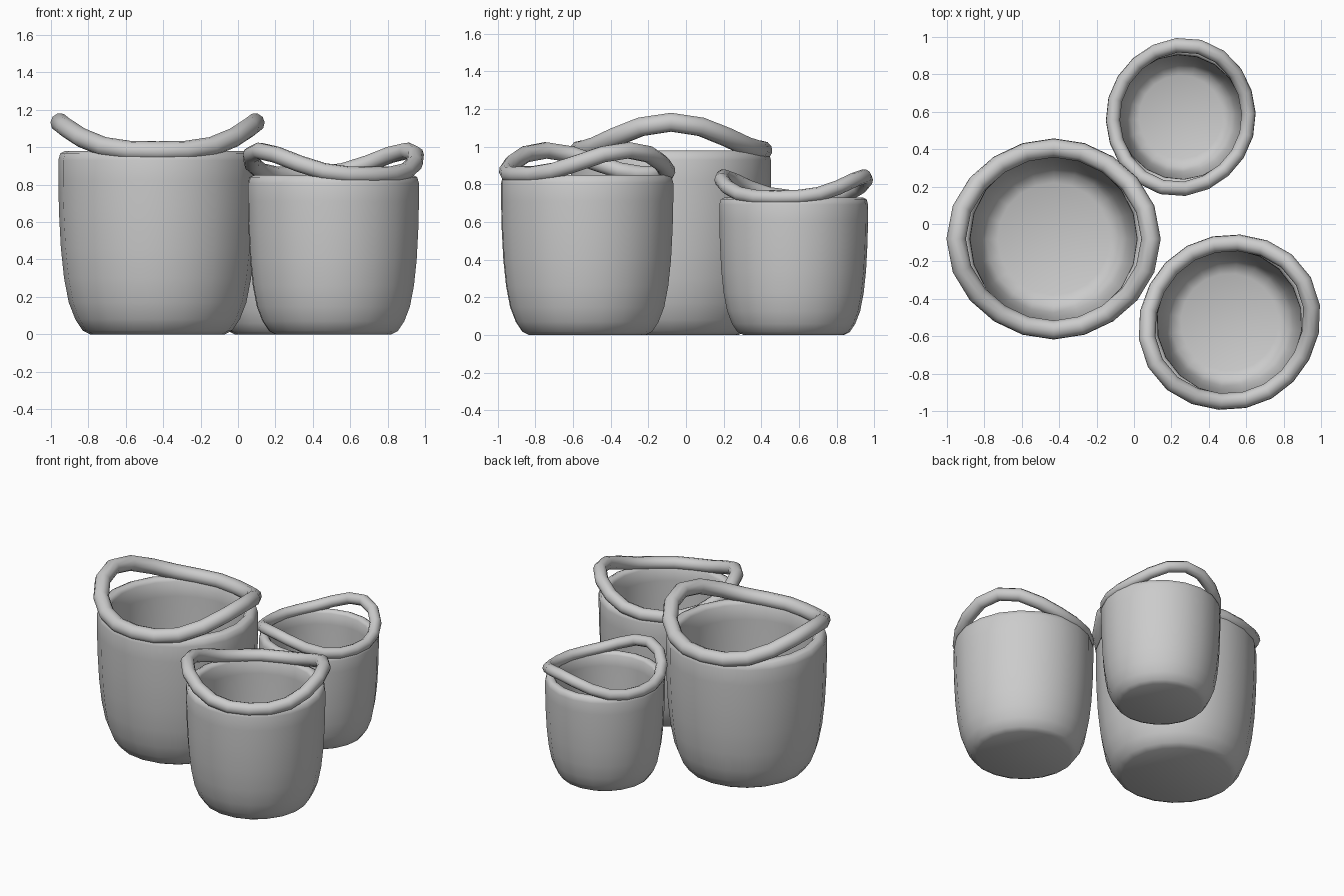
import bpy, bmesh
from math import sin, cos, pi, radians

if "Cube" in bpy.data.objects:
    bpy.data.objects.remove(bpy.data.objects["Cube"])

SIDES = 20

# Outer and inner pot wall profile (radius, height), from base centre to inner floor centre
PROFILE = [(0.36, 0.0), (0.40, 0.02), (0.44, 0.08), (0.475, 0.17), (0.50, 0.30),
           (0.517, 0.46), (0.527, 0.65), (0.531, 0.82), (0.531, 0.93), (0.52, 0.968),
           (0.495, 0.98), (0.465, 0.978), (0.447, 0.955), (0.445, 0.85), (0.442, 0.65),
           (0.435, 0.46), (0.42, 0.30), (0.395, 0.16), (0.36, 0.09), (0.30, 0.065)]


def lathe(name, profile):
    bm = bmesh.new()
    rings = [[bm.verts.new((r * cos(2 * pi * i / SIDES), r * sin(2 * pi * i / SIDES), z))
              for i in range(SIDES)] for r, z in profile]
    for a, b in zip(rings, rings[1:]):
        for i in range(SIDES):
            j = (i + 1) % SIDES
            bm.faces.new((a[i], a[j], b[j], b[i]))
    bm.faces.new(rings[0][::-1])
    bm.faces.new(rings[-1])
    for f in bm.faces:
        f.smooth = True
    bmesh.ops.recalc_face_normals(bm, faces=bm.faces[:])
    mesh = bpy.data.meshes.new(name)
    bm.to_mesh(mesh)
    bm.free()
    ob = bpy.data.objects.new(name, mesh)
    bpy.context.collection.objects.link(ob)
    return ob


def rim(name):
    # Round rope rim, rising and leaning outwards into two opposite handles
    curve = bpy.data.curves.new(name, 'CURVE')
    curve.dimensions = '3D'
    curve.bevel_depth = 0.052
    curve.bevel_resolution = 3
    sp = curve.splines.new('POLY')
    sp.points.add(SIDES - 1)
    for i, p in enumerate(sp.points):
        t = 2 * pi * i / SIDES
        lift = abs(cos(t)) ** 3.5
        r = 0.487 + 0.034 * lift
        p.co = (r * cos(t), r * sin(t), 0.98 + 0.15 * lift, 1)
    sp.use_cyclic_u = True
    sp.use_smooth = True
    ob = bpy.data.objects.new(name, curve)
    bpy.context.collection.objects.link(ob)
    return ob


# Three baskets: name, centre, scale, handle direction
for size, x, y, s, angle in [("large", -0.43, -0.08, 1.0, 0),
                             ("medium", 0.51, -0.525, 0.868, 29),
                             ("small", 0.25, 0.572, 0.745, 75)]:
    for ob in (lathe(size + "_basket_wall", PROFILE), rim(size + "_basket_rim")):
        ob.location = (x, y, 0)
        ob.scale = (s, s, s)
        ob.rotation_euler.z = radians(angle)
